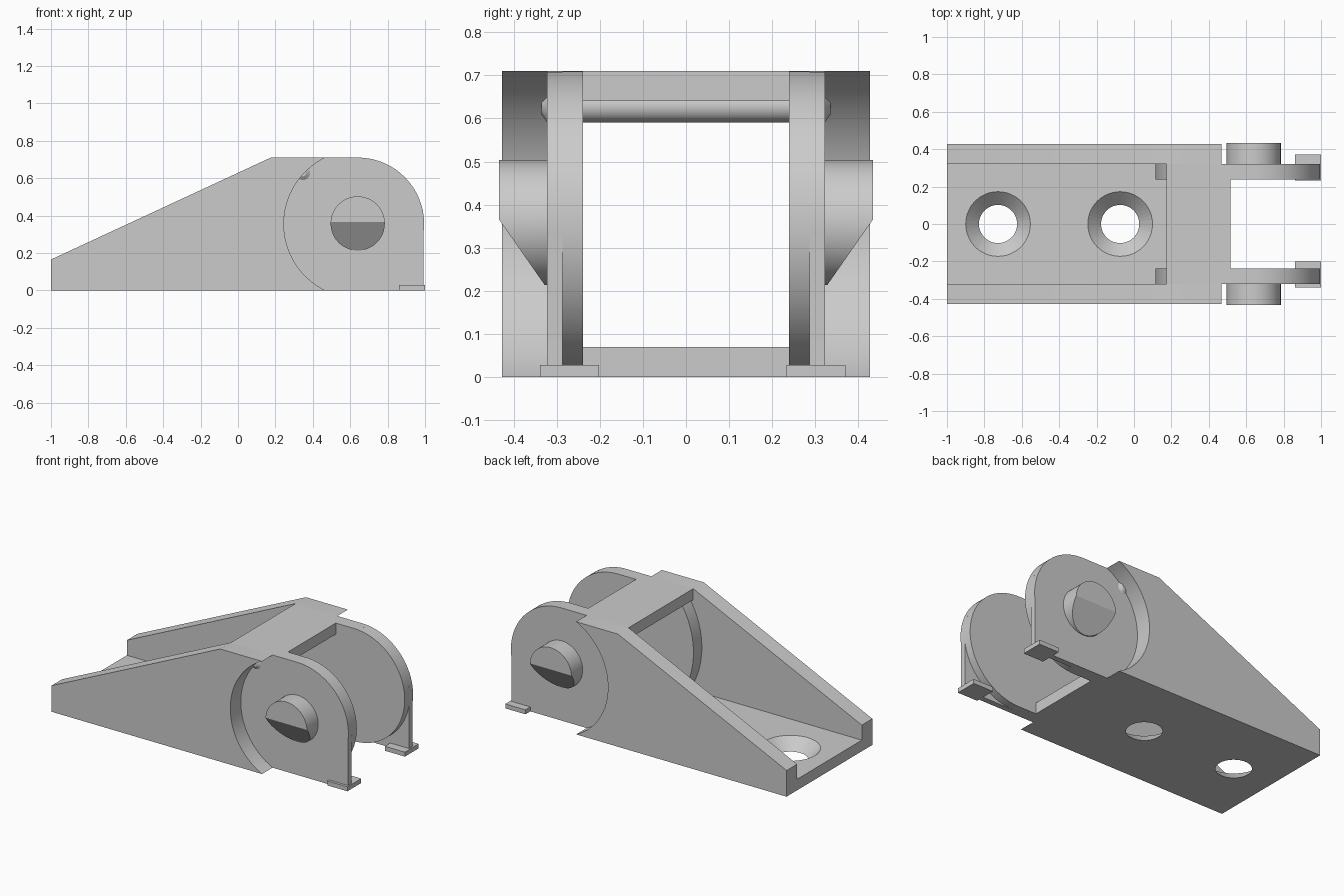
import bpy, bmesh
from math import sin, cos, pi, sqrt, asin
from mathutils import Vector

if "Cube" in bpy.data.objects:
    bpy.data.objects.remove(bpy.data.objects["Cube"], do_unlink=True)

grey = bpy.data.materials.new("light_grey")
grey.use_nodes = True
COLOUR = (0.6, 0.6, 0.6, 1)
grey.diffuse_color = COLOUR
grey.node_tree.nodes["Principled BSDF"].inputs["Base Color"].default_value = COLOUR

# Shared dimensions
PX, PZ = 0.64, 0.355          # pivot centre, PZ is also the ear radius
TOP = 0.71
INNER, SPLIT, OUTER, WALL = 0.2385, 0.287, 0.322, 0.427
SLAB = 0.07                   # floor and bridge thickness
EDGE = 0.515                  # front edge of floor and bridge
STEP = 0.26                   # where floor and bridge narrow between the ears


def finish(name, bm):
    bmesh.ops.recalc_face_normals(bm, faces=bm.faces)
    mesh = bpy.data.meshes.new(name)
    bm.to_mesh(mesh)
    bm.free()
    mesh.materials.append(grey)
    ob = bpy.data.objects.new(name, mesh)
    bpy.context.collection.objects.link(ob)
    bpy.ops.object.select_all(action='DESELECT')
    ob.select_set(True)
    bpy.context.view_layer.objects.active = ob
    bpy.ops.object.shade_smooth_by_angle(angle=pi / 6)
    return ob


def prism(name, points, start, depth):
    """Extrude a closed outline of 3D points along a depth vector."""
    bm = bmesh.new()
    face = bm.faces.new([bm.verts.new(Vector(p) + Vector(start)) for p in points])
    new = bmesh.ops.extrude_face_region(bm, geom=[face])["geom"]
    bmesh.ops.translate(bm, vec=depth, verts=[v for v in new if isinstance(v, bmesh.types.BMVert)])
    return finish(name, bm)


def side_prism(name, outline, y0, y1):
    return prism(name, [(x, 0, z) for x, z in outline], (0, y0, 0), (0, y1 - y0, 0))


def box(name, lo, hi):
    return side_prism(name, [(lo[0], lo[2]), (hi[0], lo[2]), (hi[0], hi[2]), (lo[0], hi[2])], lo[1], hi[1])


def arc(radius, a0, a1, n=32):
    """Points around the pivot in the x-z plane."""
    return [(PX + radius * cos(a0 + (a1 - a0) * i / n),
             PZ + radius * sin(a0 + (a1 - a0) * i / n)) for i in range(n + 1)]


def t_slab(name, x0, z):
    """Plate that narrows to fit between the ears."""
    half = [(x0, OUTER), (STEP, OUTER), (STEP, INNER), (EDGE, INNER)]
    outline = half + [(x, -y) for x, y in reversed(half)]
    return prism(name, [(x, y, 0) for x, y in outline], (0, 0, z), (0, 0, SLAB))


def left_arc(radius):
    """Pivot arc on the body side, from the top plane down to the ground."""
    a = asin(PZ / radius)
    return arc(radius, pi - a, pi + a)


# Floor with two countersunk screw holes
floor = t_slab("floor", -1, 0)
for hx in (-0.727, -0.074):
    bpy.ops.mesh.primitive_cone_add(vertices=48, radius1=0.097, radius2=0.178, depth=0.08,
                                    location=(hx, 0, 0.035))
    cutter = bpy.context.object
    cutter.hide_render = True
    bpy.context.view_layer.objects.active = floor
    mod = floor.modifiers.new("screw_hole", 'BOOLEAN')
    mod.operation, mod.solver, mod.object = 'DIFFERENCE', 'EXACT', cutter
    bpy.ops.object.modifier_apply(modifier=mod.name)
    bpy.data.objects.remove(cutter, do_unlink=True)
while len(floor.data.materials) > 1:
    floor.data.materials.pop()

t_slab("bridge", 0.175, TOP - SLAB)

# Outlines of the side walls and the two ear layers
wall = [(-1, 0), (-1, 0.165), (0.175, TOP)] + left_arc(0.395)
flange = left_arc(0.525)
round_ear = flange + arc(PZ, -pi / 2, pi / 2, 48)
square_ear = flange + [(PX + PZ - 0.003, 0)] + arc(PZ, -0.12, pi / 2, 28)

for side, s in (("left", 1), ("right", -1)):
    tag = "back" if s > 0 else "front"
    side_prism(tag + "_wall", wall, s * OUTER, s * WALL)
    side_prism(tag + "_ear_inner", round_ear, s * INNER, s * SPLIT)
    side_prism(tag + "_ear_outer", square_ear, s * SPLIT, s * OUTER)

    # Pivot boss, its lower half cut to a slope
    boss = [(PX + 0.145 * cos(2 * pi * i / 48), PZ + 0.003 + 0.145 * sin(2 * pi * i / 48)) for i in range(48)]
    ob = side_prism(tag + "_boss", boss, s * (OUTER - 0.01), s * 0.4335)
    bm = bmesh.new()
    bm.from_mesh(ob.data)
    bmesh.ops.bisect_plane(bm, geom=bm.verts[:] + bm.edges[:] + bm.faces[:],
                           plane_co=(PX, s * 0.4335, 0.365), plane_no=(0, s * 0.155, -0.108),
                           clear_outer=True)
    bmesh.ops.holes_fill(bm, edges=[e for e in bm.edges if e.is_boundary])
    bmesh.ops.recalc_face_normals(bm, faces=bm.faces)
    bm.to_mesh(ob.data)
    bm.free()
    bpy.ops.object.shade_smooth_by_angle(angle=pi / 6)

    # Foot tab under the tip of the ear
    fy = 0.302 if s > 0 else -0.27
    box(tag + "_foot", (0.86, fy - 0.0685, 0), (1, fy + 0.0685, 0.028))

# Cross pin under the bridge with domed ends
bm = bmesh.new()
rings = []
for y, r in ((-0.335, 0.018), (-0.322, 0.038), (0.322, 0.038), (0.335, 0.018)):
    rings.append([bm.verts.new((0.347 + r * cos(2 * pi * i / 24), y, 0.628 + r * sin(2 * pi * i / 24)))
                  for i in range(24)])
for a, b in zip(rings, rings[1:]):
    for i in range(24):
        bm.faces.new((a[i], a[i - 1], b[i - 1], b[i]))
bm.faces.new(rings[0])
bm.faces.new(rings[-1])
finish("cross_pin", bm)
